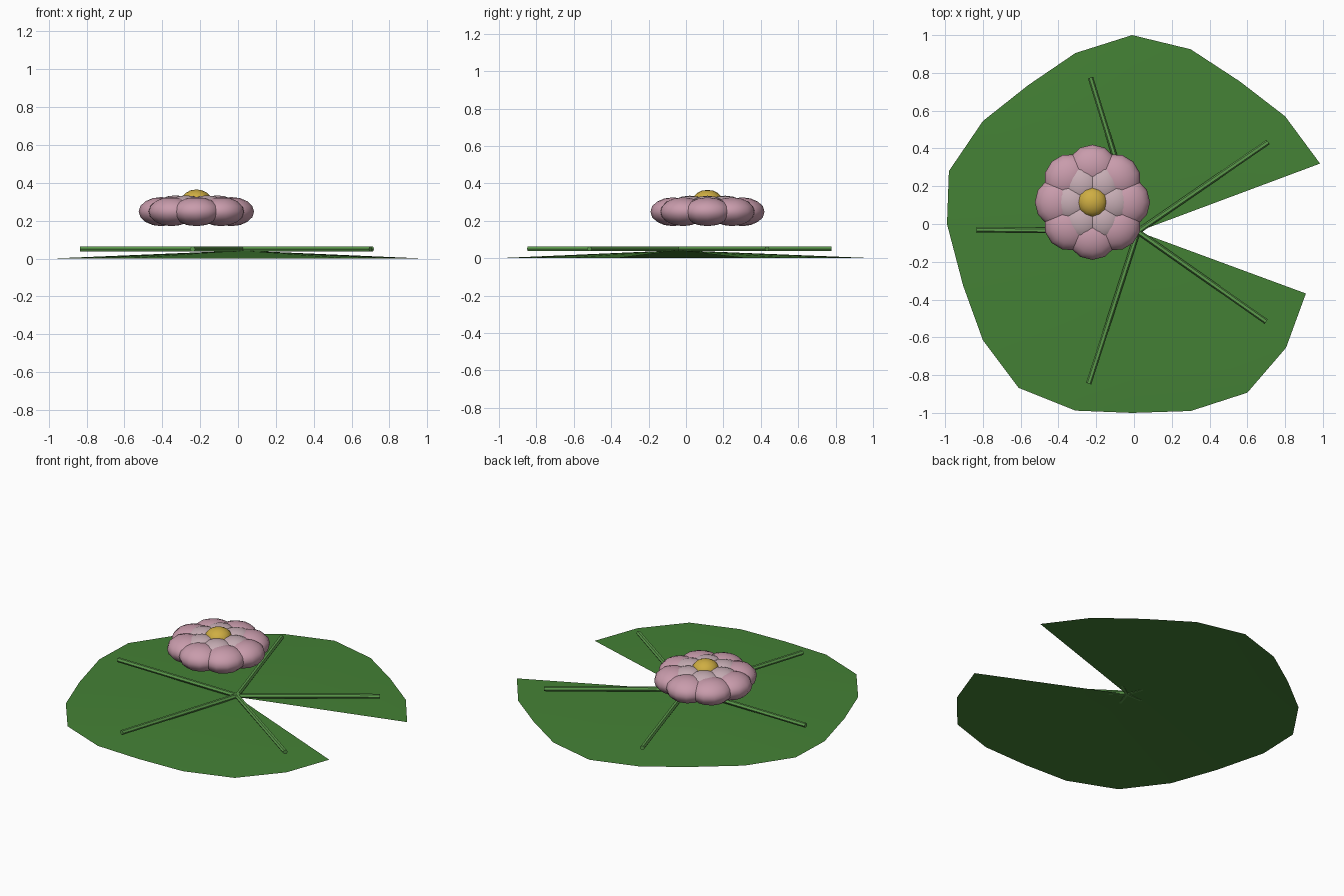
import bpy, bmesh, math
from mathutils import Vector, Quaternion

if "Cube" in bpy.data.objects:
    bpy.data.objects.remove(bpy.data.objects["Cube"])


def material(name, rgb):
    m = bpy.data.materials.new(name)
    m.diffuse_color = (*rgb, 1)
    m.use_nodes = True
    m.node_tree.nodes["Principled BSDF"].inputs["Base Color"].default_value = m.diffuse_color
    return m


LEAF = material("leaf_green", (0.058, 0.22, 0.036))
VEIN = material("vein_green", (0.105, 0.32, 0.07))
PINK = material("petal_pink", (0.58, 0.33, 0.41))
PALE = material("petal_pale", (0.57, 0.42, 0.46))
GOLD = material("flower_gold", (0.62, 0.42, 0.055))


def smooth(obj, angle=60):
    bpy.ops.object.select_all(action='DESELECT')
    obj.select_set(True)
    bpy.context.view_layer.objects.active = obj
    bpy.ops.object.shade_smooth_by_angle(angle=math.radians(angle))


# Leaf pad: shallow notched cone, fan from the hub to an uneven rim
HUB = Vector((0.02, -0.04, 0.042))
RIM = [(0.985, 0.32), (0.80, 0.57), (0.56, 0.755), (0.30, 0.925), (-0.01, 1.0),
       (-0.31, 0.905), (-0.56, 0.735), (-0.80, 0.545), (-0.98, 0.28),
       (-0.99, 0.0), (-0.905, -0.325), (-0.80, -0.615), (-0.61, -0.868),
       (-0.31, -0.988), (-0.01, -1.0), (0.30, -0.99), (0.60, -0.893),
       (0.805, -0.655), (0.91, -0.368)]
bm = bmesh.new()
hub = bm.verts.new(HUB)
rim = [bm.verts.new((x, y, 0)) for x, y in RIM]
for a, b in zip(rim, rim[1:]):
    bm.faces.new((hub, a, b))
mesh = bpy.data.meshes.new("leaf_pad")
bm.to_mesh(mesh)
bm.free()
leaf = bpy.data.objects.new("leaf_pad", mesh)
bpy.context.collection.objects.link(leaf)
mesh.materials.append(LEAF)
smooth(leaf)

# Veins: thin level rods radiating from the hub, flat side up
for i, end in enumerate([(0.71, 0.434), (-0.23, 0.775), (-0.835, -0.03),
                         (-0.24, -0.845), (0.70, -0.517)]):
    a, b = Vector((HUB.x, HUB.y, 0.05)), Vector((*end, 0.05))
    bpy.ops.mesh.primitive_cylinder_add(vertices=6, radius=0.0145,
                                        depth=(b - a).length, location=(a + b) / 2)
    vein = bpy.context.object
    vein.name = f"vein_{i + 1}"
    spin = Quaternion((0, 0, 1), math.radians(30))
    vein.rotation_euler = ((b - a).to_track_quat('Z', 'Y') @ spin).to_euler()
    vein.data.materials.append(VEIN)


# Flower: two rings of rounded petals around a gold centre
FX, FY = -0.22, 0.115


def blob(name, r, ang, z, size, mat):
    bpy.ops.mesh.primitive_uv_sphere_add(
        segments=12, ring_count=8, radius=1, rotation=(0, 0, ang),
        location=(FX + r * math.cos(ang), FY + r * math.sin(ang), z))
    o = bpy.context.object
    o.name = name
    o.scale = size
    o.data.materials.append(mat)
    smooth(o)


for i in range(8):
    blob(f"outer_petal_{i + 1}", 0.185, i * math.tau / 8, 0.248,
         (0.12, 0.13, 0.077), PINK)
for i in range(6):
    blob(f"inner_petal_{i + 1}", 0.11, i * math.tau / 6, 0.265,
         (0.11, 0.11, 0.069), PALE)
blob("flower_centre", 0, 0, 0.305, (0.08, 0.08, 0.06), GOLD)
